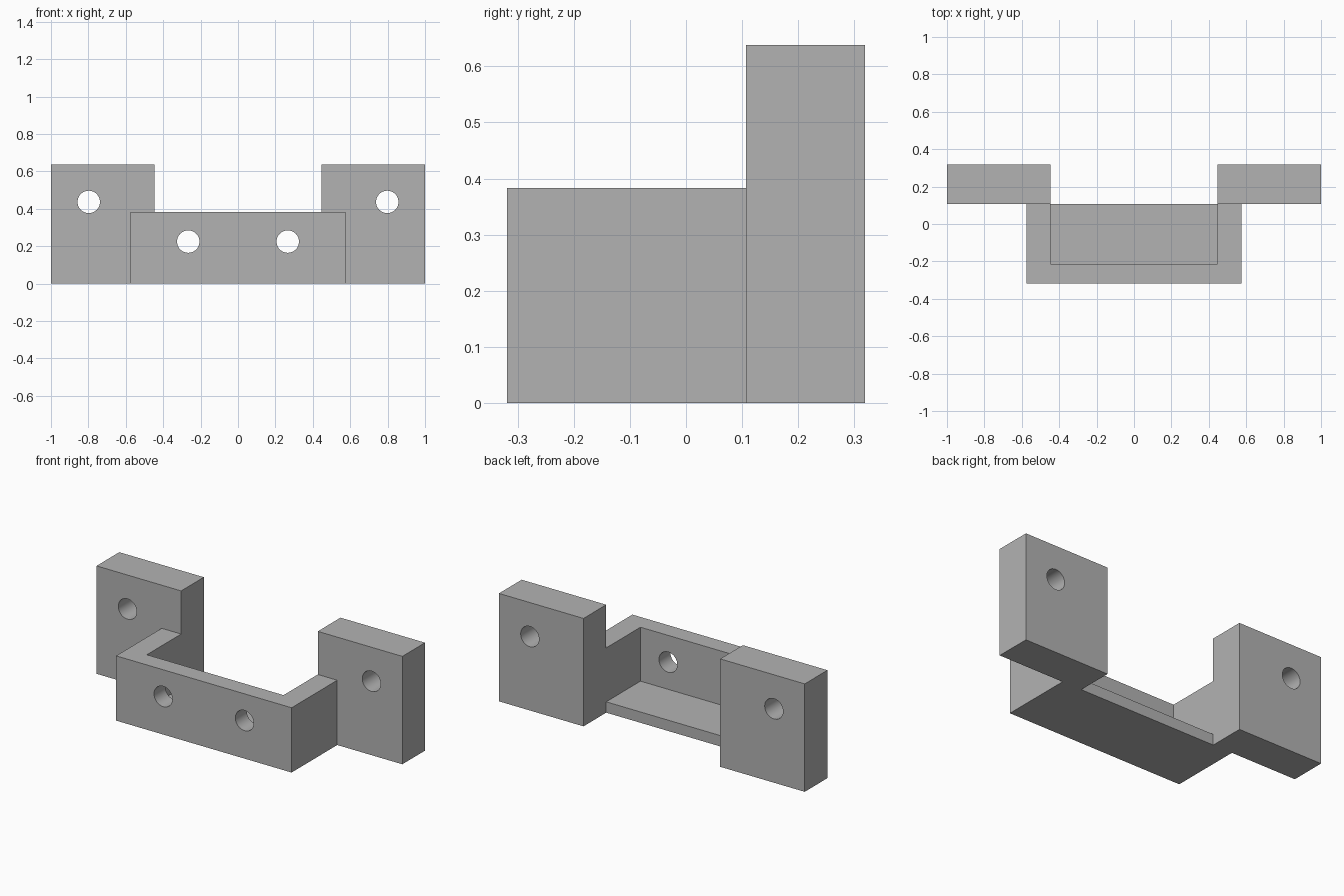
import bpy
import bmesh
from math import radians

cube = bpy.data.objects.get("Cube")
if cube:
    bpy.data.objects.remove(cube, do_unlink=True)

# Main dimensions
DEPTH = 0.319       # half depth
STEP_Y = 0.107      # front of the ears
INNER_X = 0.447     # inside of the cradle
OUTER_X = 0.574     # outside of the cradle
EAR_H, CRADLE_H, FLOOR_H = 0.638, 0.383, 0.064
WALL_Y = -0.213     # inside of the front wall
HOLE_R = 0.06

grey = bpy.data.materials.new("grey")
grey.use_nodes = True
color = (0.45, 0.45, 0.45, 1)
grey.diffuse_color = color
grey.node_tree.nodes["Principled BSDF"].inputs["Base Color"].default_value = color


def prism(name, outline, z0, z1):
    """Upright solid from a plan outline."""
    bm = bmesh.new()
    face = bm.faces.new([bm.verts.new((x, y, z0)) for x, y in outline])
    top = bmesh.ops.extrude_face_region(bm, geom=[face])["geom"]
    verts = [v for v in top if isinstance(v, bmesh.types.BMVert)]
    bmesh.ops.translate(bm, verts=verts, vec=(0, 0, z1 - z0))
    bmesh.ops.recalc_face_normals(bm, faces=bm.faces)
    mesh = bpy.data.meshes.new(name)
    bm.to_mesh(mesh)
    bm.free()
    obj = bpy.data.objects.new(name, mesh)
    bpy.context.collection.objects.link(obj)
    obj.data.materials.append(grey)
    return obj


def box(name, x, y0, y1, z0, z1):
    return prism(name, [(-x, y0), (x, y0), (x, y1), (-x, y1)], z0, z1)


def cut(target, cutter):
    cutter.hide_render = True
    bpy.context.view_layer.objects.active = target
    mod = target.modifiers.new("cut", "BOOLEAN")
    mod.operation = "DIFFERENCE"
    mod.solver = "EXACT"
    mod.object = cutter
    bpy.ops.object.modifier_apply(modifier=mod.name)
    bpy.data.objects.remove(cutter, do_unlink=True)


# Bracket body from its mirrored plan outline
half = [(OUTER_X, -DEPTH), (OUTER_X, STEP_Y), (1, STEP_Y),
        (1, DEPTH), (INNER_X, DEPTH), (INNER_X, STEP_Y)]
outline = half + [(-x, y) for x, y in reversed(half)]
bracket = prism("mounting_bracket", outline, 0, EAR_H)

# Lower the cradle below the ears, then hollow it out
cut(bracket, box("step_cutter", 1.2, -1, STEP_Y, CRADLE_H, 1))
cut(bracket, box("pocket_cutter", INNER_X, WALL_Y, STEP_Y + 0.1, FLOOR_H, 1))

# Screw holes through the front wall and the ears
for side in (-1, 1):
    for x, y, z, length in ((0.266, -0.266, 0.225, 0.2), (0.798, 0.213, 0.437, 0.4)):
        bpy.ops.mesh.primitive_cylinder_add(
            vertices=48, radius=HOLE_R, depth=length,
            location=(side * x, y, z), rotation=(radians(90), 0, 0))
        drill = bpy.context.object
        drill.data.materials.append(grey)
        cut(bracket, drill)

bpy.ops.object.select_all(action="DESELECT")
bracket.select_set(True)
bpy.context.view_layer.objects.active = bracket
bpy.ops.object.shade_smooth_by_angle(angle=radians(30))
